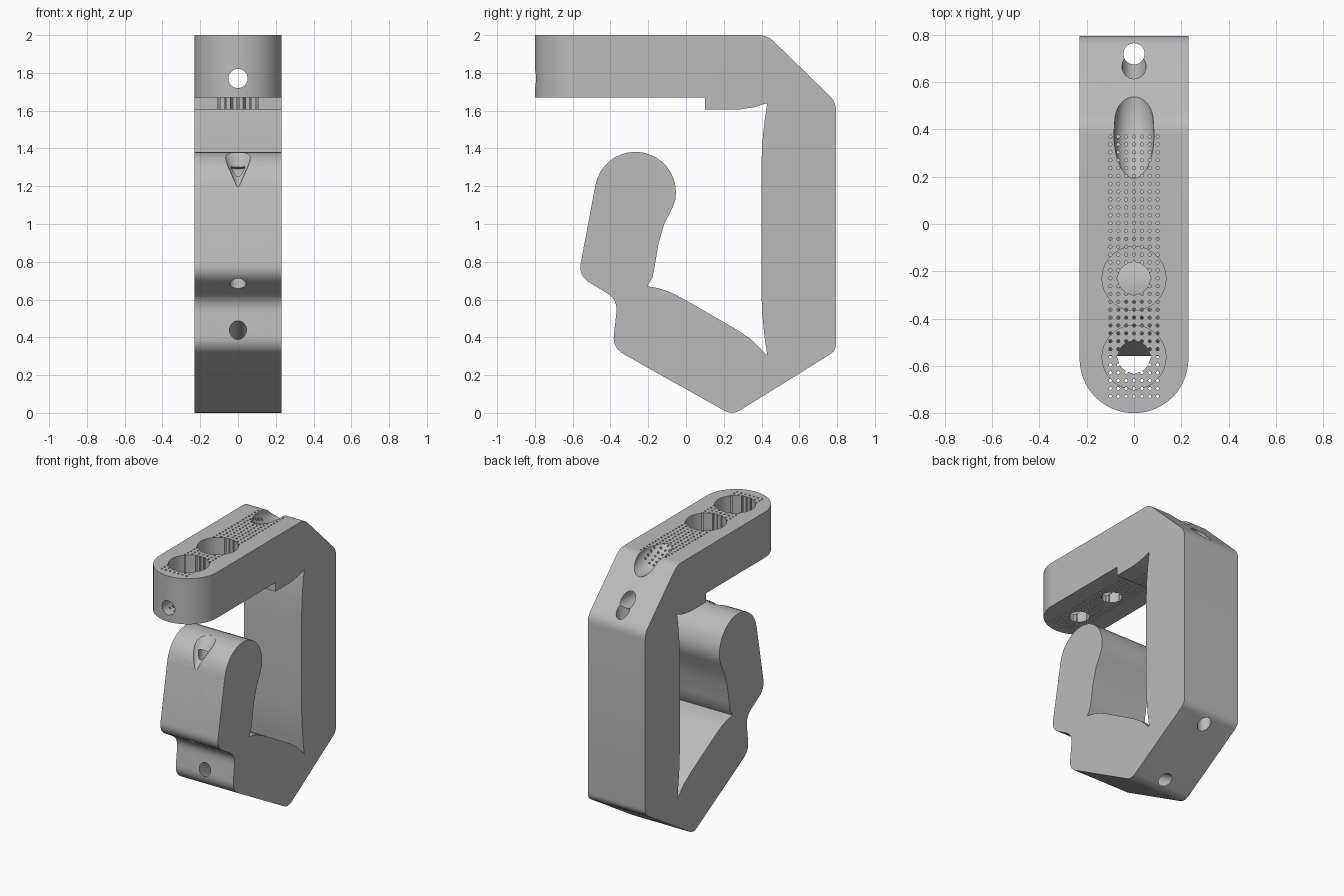
import bpy
import bmesh
from math import cos, sin, pi, radians
from mathutils import Vector, Matrix

if "Cube" in bpy.data.objects:
    bpy.data.objects.remove(bpy.data.objects["Cube"], do_unlink=True)

grey = bpy.data.materials.new("matte grey")
grey.use_nodes = True
grey.diffuse_color = (0.5, 0.5, 0.5, 1)
grey.node_tree.nodes["Principled BSDF"].inputs["Base Color"].default_value = (0.5, 0.5, 0.5, 1)

HALF = 0.23


def make_object(name, bm):
    bmesh.ops.recalc_face_normals(bm, faces=bm.faces)
    mesh = bpy.data.meshes.new(name)
    bm.to_mesh(mesh)
    bm.free()
    mesh.materials.append(grey)
    obj = bpy.data.objects.new(name, mesh)
    bpy.context.collection.objects.link(obj)
    return obj


def prism(name, base, push):
    """Solid swept from a planar outline along push."""
    bm = bmesh.new()
    face = bm.faces.new([bm.verts.new(p) for p in base])
    geom = bmesh.ops.extrude_face_region(bm, geom=[face])["geom"]
    bmesh.ops.translate(bm, vec=push, verts=[g for g in geom if isinstance(g, bmesh.types.BMVert)])
    return make_object(name, bm)


def fillet(points, steps=6):
    """Round each (y, z, reach) corner with a quadratic curve."""
    out = []
    for i, (y, z, reach) in enumerate(points):
        p = Vector((y, z))
        if not reach:
            out.append(p)
            continue
        a = Vector(points[i - 1][:2])
        b = Vector(points[(i + 1) % len(points)][:2])
        a = p + (a - p).normalized() * reach
        b = p + (b - p).normalized() * reach
        for k in range(steps + 1):
            t = k / steps
            out.append(a * (1 - t) ** 2 + p * 2 * t * (1 - t) + b * t * t)
    return out


def rod(name, start, end, r1, r2=None, sides=32):
    """Cylinder or cone between two (y, z) points on the centre plane."""
    a, b = Vector((0, *start)), Vector((0, *end))
    axis = b - a
    turn = Vector((0, 0, 1)).rotation_difference(axis).to_matrix().to_4x4()
    bm = bmesh.new()
    bmesh.ops.create_cone(bm, cap_ends=True, segments=sides, radius1=r1,
                          radius2=r1 if r2 is None else r2, depth=axis.length,
                          matrix=Matrix.Translation((a + b) / 2) @ turn)
    return make_object(name, bm)


def combine(target, tool, operation="DIFFERENCE"):
    mod = target.modifiers.new(tool.name, "BOOLEAN")
    mod.operation = operation
    mod.solver = "EXACT"
    mod.object = tool
    bpy.context.view_layer.objects.active = target
    bpy.ops.object.modifier_apply(modifier=mod.name)
    bpy.data.objects.remove(tool, do_unlink=True)


# Side profile: top arm, spine, lower arm, then the hooked jaw
outer = [(-0.8, 1.67, 0), (-0.8, 2, 0), (0.43, 2, 0.05), (0.795, 1.645, 0.05),
         (0.795, 0.33, 0.04), (0.245, -0.012, 0.05), (-0.39, 0.345, 0.07),
         (-0.36, 0.6, 0.07), (-0.57, 0.725, 0.07)]
jaw_head = [(-0.268 + 0.215 * cos(a), 1.167 + 0.215 * sin(a), 0)
            for a in (radians(170 - 10 * i) for i in range(19))]
inner = [(-0.07, 1.09, 0), (-0.115, 1.0, 0), (-0.145, 0.9, 0), (-0.165, 0.78, 0),
         (-0.178, 0.715, 0), (-0.205, 0.67, 0), (-0.15, 0.661, 0), (-0.08, 0.638, 0),
         (0, 0.596, 0), (0.27, 0.44, 0), (0.35, 0.385, 0), (0.43, 0.305, 0),
         (0.415, 0.41, 0), (0.403, 0.53, 0), (0.399, 0.65, 0), (0.399, 1.3, 0),
         (0.403, 1.42, 0), (0.415, 1.54, 0), (0.43, 1.64, 0), (0.36, 1.618, 0),
         (0.29, 1.607, 0), (0.25, 1.605, 0), (0.1, 1.605, 0), (0.1, 1.67, 0)]
outline = fillet(outer + jaw_head + inner)
body = prism("clamp_body", [(-HALF, p.x, p.y) for p in outline], (2 * HALF, 0, 0))

# Rounded front end of the top arm
plan = [(HALF * cos(a), -0.57 + HALF * sin(a), -0.1)
        for a in (pi + pi * i / 40 for i in range(41))]
plan += [(HALF, 0.9, -0.1), (-HALF, 0.9, -0.1)]
plan = [(x * 1.0001, y, z) for x, y, z in plan]
combine(body, prism("plan_cutter", plan, (0, 0, 2.3)), "INTERSECT")

# Two stepped sockets in the top arm
for y in (-0.23, -0.563):
    combine(body, rod("socket_cutter", (y, 1.83), (y, 2.1), 0.135, sides=48))
    combine(body, rod("socket_hole_cutter", (y, 1.64), (y, 1.9), 0.068))

# Cord channels through the arm, spine, lower arm and jaw
combine(body, rod("arm_channel", (-0.9, 1.77), (0.9, 1.77), 0.051))
combine(body, rod("spine_channel", (0.72, -0.1), (0.72, 2.1), 0.045))
combine(body, rod("lower_channel", (-0.554, 0.54), (0.487, -0.06), 0.045))
combine(body, rod("jaw_channel", (-0.515, 0.6), (-0.375, 1.3), 0.043))
combine(body, rod("jaw_notch", (-0.49, 1.19), (-0.385, 1.45), 0.002, 0.115))

# Smooth cord groove over the rear top corner
bm = bmesh.new()
bmesh.ops.create_uvsphere(bm, u_segments=32, v_segments=20, radius=1,
                          matrix=Matrix.Translation((0, 0.38, 1.995))
                          @ Matrix.Rotation(radians(-17), 4, "X")
                          @ Matrix.Diagonal((0.085, 0.23, 0.08, 1)))
combine(body, make_object("groove_cutter", bm))

# Grid of pin holes through the top arm
bm = bmesh.new()
for row in range(34):
    for col in range(-3, 4):
        bmesh.ops.create_cone(bm, cap_ends=True, segments=8, radius1=0.007, radius2=0.007,
                              depth=0.52, matrix=Matrix.Translation(
                                  (col * 0.0333, 0.37 - row * 0.0333, 1.82)))
combine(body, make_object("pin_hole_cutter", bm))

# Smooth curves, crisp edges
bpy.ops.object.select_all(action="DESELECT")
body.select_set(True)
bpy.context.view_layer.objects.active = body
bpy.ops.object.shade_smooth_by_angle(angle=radians(28))
